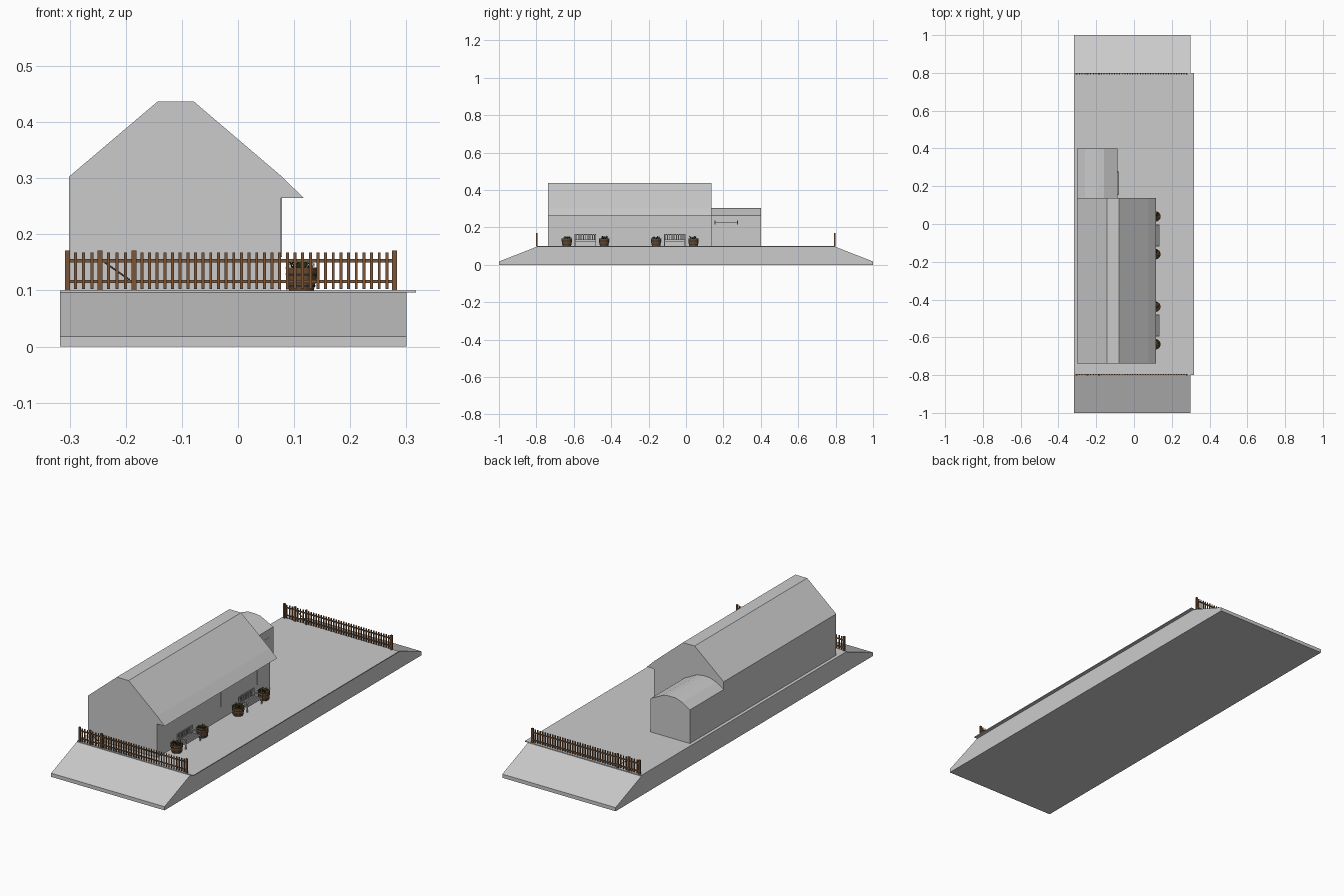
import bpy, bmesh, math, random
from mathutils import Matrix, Vector

if "Cube" in bpy.data.objects:
    bpy.data.objects.remove(bpy.data.objects["Cube"])
random.seed(3)


def material(name, rgb):
    m = bpy.data.materials.new(name)
    m.diffuse_color = (*rgb, 1)
    m.use_nodes = True
    m.node_tree.nodes["Principled BSDF"].inputs["Base Color"].default_value = m.diffuse_color
    return m


WOOD = material("brown_wood", (0.20, 0.09, 0.035))
BARREL = material("barrel_wood", (0.16, 0.075, 0.03))
IRON = material("dark_iron", (0.03, 0.03, 0.03))
LEAF = material("foliage", (0.05, 0.07, 0.02))
SOIL = material("soil", (0.07, 0.04, 0.02))


def finish(bm, name, mat=None):
    bmesh.ops.recalc_face_normals(bm, faces=bm.faces)
    me = bpy.data.meshes.new(name)
    bm.to_mesh(me)
    bm.free()
    ob = bpy.data.objects.new(name, me)
    bpy.context.collection.objects.link(ob)
    if mat:
        me.materials.append(mat)
    return ob


def add_box(bm, x0, x1, y0, y1, z0, z1, rot=None):
    c = Vector(((x0 + x1) / 2, (y0 + y1) / 2, (z0 + z1) / 2))
    m = Matrix.Translation(c) @ (rot or Matrix()) @ Matrix.Diagonal((x1 - x0, y1 - y0, z1 - z0, 1))
    bmesh.ops.create_cube(bm, size=1, matrix=m)


def boxes(name, items, mat=None):
    bm = bmesh.new()
    for b in items:
        add_box(bm, *b)
    return finish(bm, name, mat)


def prism(name, profile, axis, a, b):
    """Extrude a 2D profile (other axis, z) along x or y."""
    bm = bmesh.new()
    pts = [(a, u, z) if axis == "x" else (u, a, z) for u, z in profile]
    f = bm.faces.new([bm.verts.new(p) for p in pts])
    ext = bmesh.ops.extrude_face_region(bm, geom=[f])
    d = (b - a, 0, 0) if axis == "x" else (0, b - a, 0)
    bmesh.ops.translate(bm, vec=d, verts=[v for v in ext["geom"] if isinstance(v, bmesh.types.BMVert)])
    return finish(bm, name)


def lathe(name, profile, x, y, mat, sides=16):
    bm = bmesh.new()
    vs = [bm.verts.new((r, 0, z)) for r, z in profile]
    es = [bm.edges.new(p) for p in zip(vs, vs[1:])]
    bmesh.ops.spin(bm, geom=vs + es, cent=(0, 0, 0), axis=(0, 0, 1), angle=2 * math.pi, steps=sides)
    bmesh.ops.remove_doubles(bm, verts=bm.verts, dist=1e-5)
    bmesh.ops.translate(bm, vec=(x, y, 0), verts=bm.verts)
    return finish(bm, name, mat)


# Platform with sloping ends and an overhanging edge slab
prism("platform_base", [(-1, 0), (1, 0), (1, .018), (.8, .096), (-.8, .096), (-1, .018)], "x", -.317, .30)
boxes("platform_slab", [(-.317, .317, -.8, .8, .096, .10)])

# Main building with flat ridge and front canopy
prism("main_building", [(-.301, .10), (.077, .10), (.077, .265), (.117, .265), (.077, .304),
                        (-.079, .437), (-.143, .437), (-.301, .303)], "y", -.738, .137)
# Lower annex with a rounded roof
prism("annex", [(-.301, .10), (-.088, .10), (-.088, .265), (-.158, .300), (-.19, .304),
                (-.225, .303), (-.26, .291), (-.301, .265)], "y", .137, .40)

# Window panels and annex door
for i, y in enumerate((-.68, -.40, -.205, .08)):
    boxes(f"window_{i}", [(.075, .0785, y - .041, y + .041, .16, .265)])
boxes("annex_door", [(-.09, -.0865, .29, .375, .10, .225)])
# Small wall rail on two brackets beside the door
boxes("wall_brackets", [(-.09, -.082, y - .002, y + .002, .217, .238) for y in (.155, .275)]
      + [(-.085, -.083, .155, .275, .226, .228)], IRON)


# Picket fences with a braced gate
def fence(name, y):
    items = [(x - .0045, x + .0045, y - .004, y + .004, .10, .171) for x in (-.304, -.246, -.185, .279)]
    for z in (.153, .116):
        items.append((-.304, .279, y + .0005, y + .004, z - .003, z + .003))
    for a, b in ((-.304, -.246), (-.246, -.185), (-.185, .279)):
        n = round((b - a) / .0138)
        for k in range(1, n):
            x = a + (b - a) * k / n
            items.append((x - .0026, x + .0026, y - .003, y + .0005, .103, .168))
    boxes(name, items, WOOD)
    boxes(name + "_gate_brace", [(-.243, -.188, y + .001, y + .003, .133, .136,
                                  Matrix.Rotation(math.radians(35), 4, "Y"))], IRON)


fence("front_fence", -.797)
fence("back_fence", .795)


# Barrel planters
def planter(n, x, y):
    lathe(f"barrel_{n}", [(0, .10), (.022, .10), (.0265, .12), (.028, .141), (.0255, .141), (.0245, .136)],
          x, y, BARREL)
    for z, r in ((.108, .0246), (.128, .0277)):
        lathe(f"barrel_hoop_{n}", [(r - .002, z - .002), (r, z - .002), (r + .0003, z + .002), (r - .002, z + .002)],
              x, y, IRON)
    lathe(f"soil_{n}", [(0, .138), (.025, .136)], x, y, SOIL)
    bm = bmesh.new()
    for k in range(26):
        a = random.uniform(0, 2 * math.pi)
        r = random.uniform(.002, .019)
        base = Vector((x + r * math.cos(a), y + r * math.sin(a), .137))
        tip = base + Vector((.007 * math.cos(a), .007 * math.sin(a), random.uniform(.010, .019)))
        side = Vector((-math.sin(a), math.cos(a), 0)) * .003
        mid = base.lerp(tip, .6)
        bm.faces.new([bm.verts.new(p) for p in (base, mid + side, tip, mid - side)])
    finish(bm, f"plants_{n}", LEAF)


for i, y in enumerate((-.637, -.438, -.16, .04)):
    planter(i, .113, y)


# Slatted benches facing the platform edge
def bench(n, yc):
    h = .058
    items = [(x, x + .006, yc - h, yc + h, .125, .128) for x in (.093, .102, .111, .120, .129)]
    for s in (-1, 1):
        y0, y1 = sorted((yc + s * h, yc + s * (h - .005)))
        items += [(.086, .091, y0, y1, .10, .164), (.129, .134, y0, y1, .10, .145),
                  (.086, .136, y0, y1, .143, .147), (.088, .132, y0, y1, .120, .125)]
    items += [(.086, .090, yc - h, yc + h, z, z + .004) for z in (.132, .160)]
    for k in range(1, 12):
        y = yc - h + 2 * h * k / 12
        items.append((.087, .089, y - .002, y + .002, .134, .162))
    boxes(f"bench_{n}", items)


bench(0, -.538)
bench(1, -.06)
